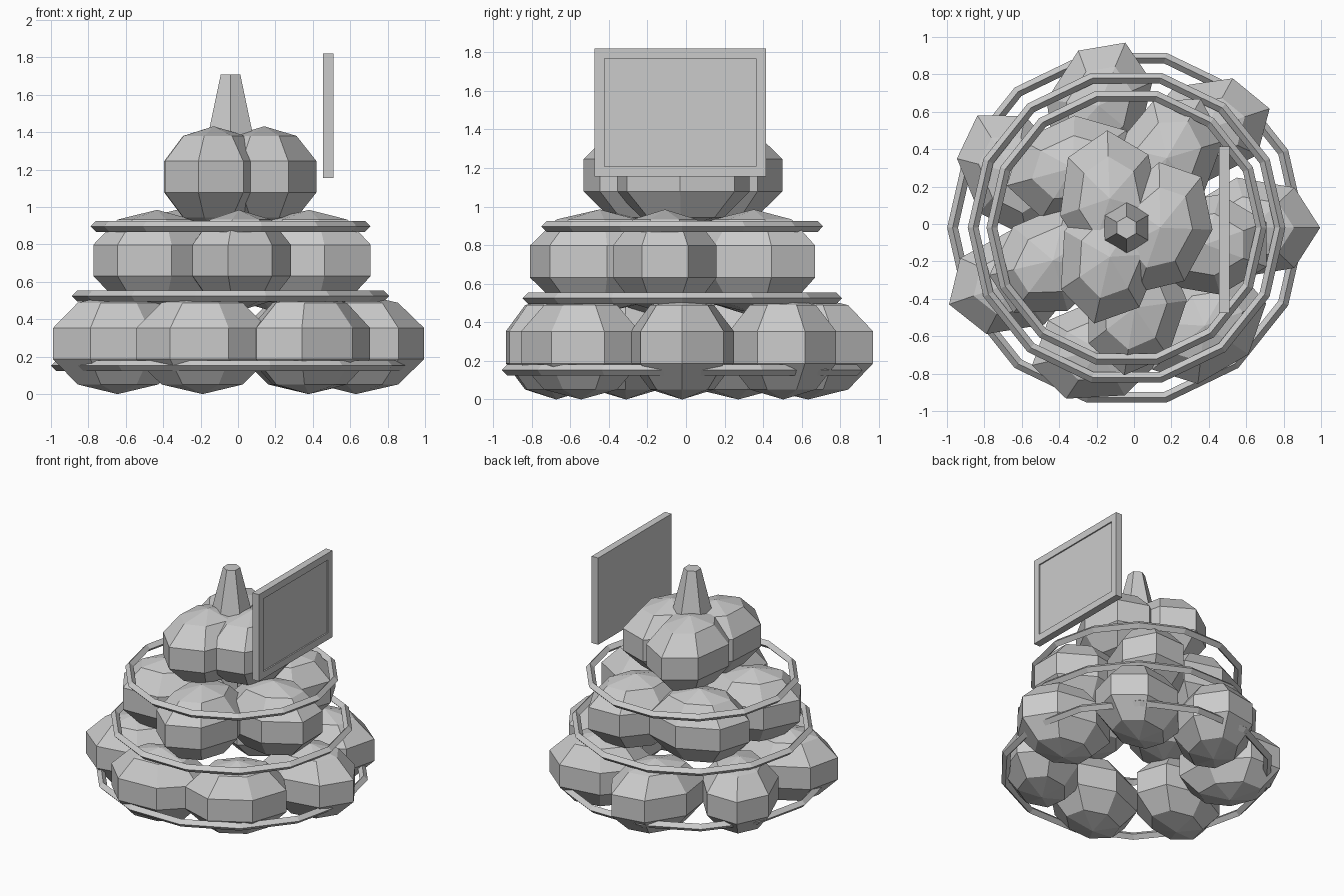
import bpy, bmesh, math
from mathutils import Matrix

if "Cube" in bpy.data.objects:
    bpy.data.objects.remove(bpy.data.objects["Cube"])

AX, AY = -0.04, -0.02          # central axis of the stack


def ball(name, x, y, z, turn, long_r=0.384, short_r=0.289, half_height=0.27):
    """Low-poly oval ball: 7 sides, 5 bands, long axis (through a corner) turned by 'turn' degrees."""
    bm = bmesh.new()
    bmesh.ops.create_uvsphere(bm, u_segments=7, v_segments=5, radius=1)
    v = next(v for v in bm.verts if math.hypot(v.co.x, v.co.y) > 0.1)
    bm.transform(Matrix.Rotation(-math.atan2(v.co.y, v.co.x), 4, 'Z'))
    bm.transform(Matrix.Diagonal((long_r, short_r, half_height, 1)))
    me = bpy.data.meshes.new(name)
    bm.to_mesh(me)
    bm.free()
    ob = bpy.data.objects.new(name, me)
    ob.location = (x, y, z)
    ob.rotation_euler.z = math.radians(turn)
    bpy.context.collection.objects.link(ob)


def tier(name, z, radius, start, turns):
    for i, turn in enumerate(turns):
        a = math.radians(start + 360 * i / len(turns))
        ball(f"{name}_{i + 1}", AX + radius * math.cos(a), AY + radius * math.sin(a), z, turn)


# Three tiers of balls
tier("lower_ball", 0.27, 0.67, 0, [0, 18, 67, 122, 199, 193, 220])
tier("middle_ball", 0.715, 0.43, -12, [180, 60, 195, 33, 261])
tier("top_ball", 1.162, 0.18, 0, [251, 92, 257])

# Thin hoops around each tier
for name, z, r in [("lower_hoop", 0.152, 0.93), ("middle_hoop", 0.525, 0.82), ("upper_hoop", 0.897, 0.72)]:
    bpy.ops.mesh.primitive_torus_add(location=(AX, AY, z), major_radius=r, minor_radius=0.029,
                                     major_segments=14, minor_segments=4)
    bpy.context.object.name = name

# Tapered six-sided stem
bpy.ops.mesh.primitive_cone_add(vertices=6, radius1=0.145, radius2=0.06, depth=0.35,
                                location=(AX, AY, 1.535))
bpy.context.object.name = "stem"

# Sign board with a shallow recess on its +x face
bm = bmesh.new()
bmesh.ops.create_cube(bm, size=1)
bm.transform(Matrix.Translation((0.4825, -0.03, 1.4875)) @ Matrix.Diagonal((0.055, 0.89, 0.665, 1)))
bm.normal_update()
face = next(f for f in bm.faces if f.normal.x > 0.9)
bmesh.ops.inset_region(bm, faces=[face], thickness=0.075)
bmesh.ops.translate(bm, verts=bmesh.ops.extrude_discrete_faces(bm, faces=[face])["faces"][0].verts[:],
                    vec=(-0.01, 0, 0))
me = bpy.data.meshes.new("sign_board")
bm.to_mesh(me)
bm.free()
bpy.context.collection.objects.link(bpy.data.objects.new("sign_board", me))
